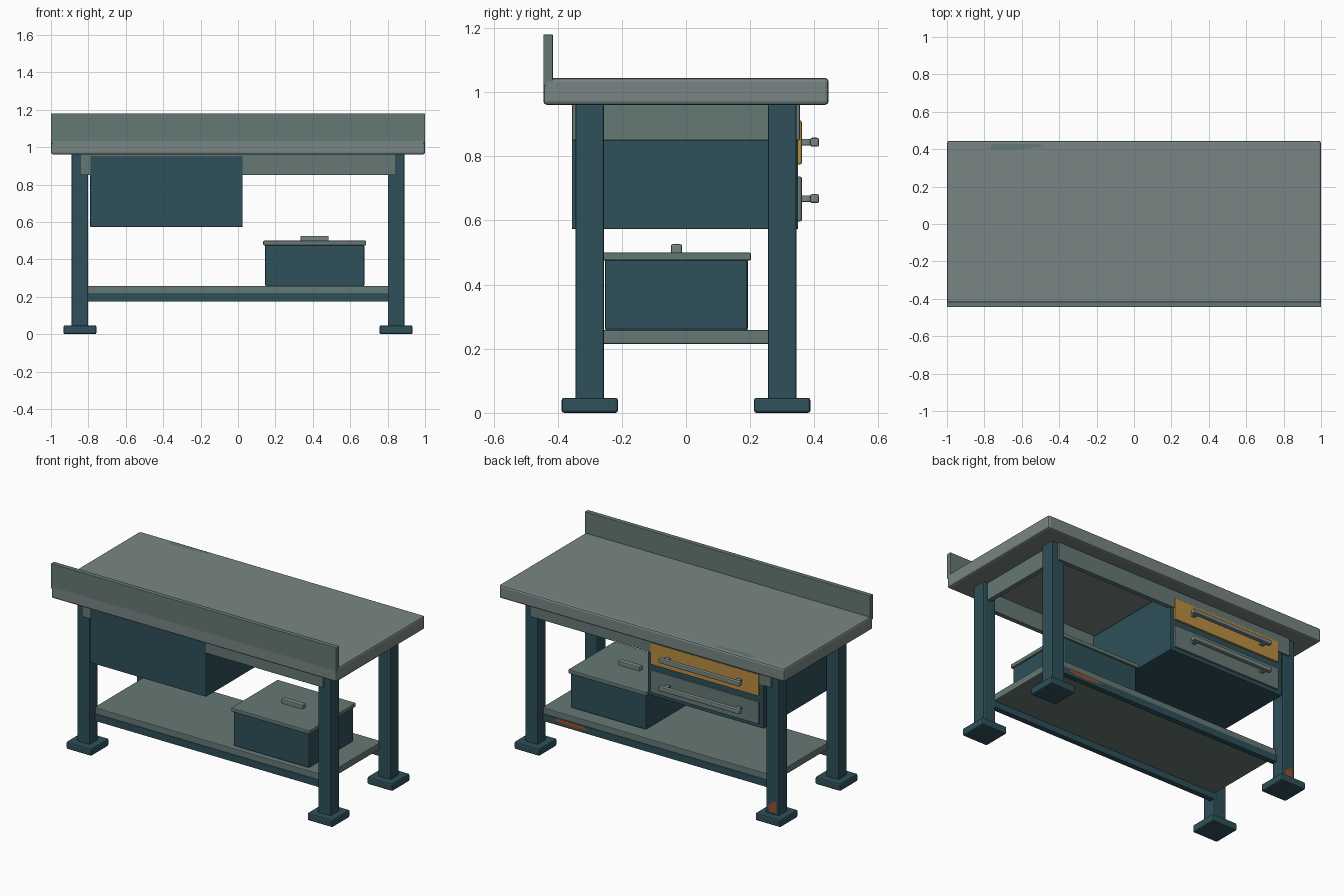
import bpy, bmesh


def material(name, rgb):
    m = bpy.data.materials.new(name)
    m.diffuse_color = (*rgb, 1)
    return m


GREY = material("worn_grey", (0.19, 0.24, 0.23))
GREEN = material("grey_green", (0.13, 0.19, 0.175))
TEAL = material("dark_teal", (0.028, 0.08, 0.10))
OCHRE = material("ochre", (0.50, 0.27, 0.055))
RUST = material("rust", (0.30, 0.08, 0.025))


def finish(name, bm, mat, bevel=0.0):
    me = bpy.data.meshes.new(name)
    bmesh.ops.recalc_face_normals(bm, faces=bm.faces)
    bm.to_mesh(me)
    bm.free()
    me.materials.append(mat)
    ob = bpy.data.objects.new(name, me)
    bpy.context.collection.objects.link(ob)
    if bevel:
        mod = ob.modifiers.new("bevel", 'BEVEL')
        mod.width = bevel
        mod.segments = 2
    return ob


def box(name, x, y, z, mat, bevel=0.005):
    """Box from (min, max) extents on each axis."""
    bm = bmesh.new()
    bmesh.ops.create_cube(bm, size=1)
    for v in bm.verts:
        for i, (a, b) in enumerate((x, y, z)):
            v.co[i] = a if v.co[i] < 0 else b
    return finish(name, bm, mat, bevel)


def patch(name, points, mat):
    """Flat irregular wear mark."""
    bm = bmesh.new()
    bm.faces.new([bm.verts.new(p) for p in points])
    return finish(name, bm, mat)


# Worktop and upstand
box("worktop", (-1, 1), (-0.445, 0.445), (0.96, 1.045), GREY, 0.012)
box("upstand", (-1, 1), (-0.445, -0.415), (1.02, 1.18), GREEN, 0.003)

# Legs and feet
for sx in (-1, 1):
    for sy in (-1, 1):
        cx, cy = sx * 0.845, sy * 0.30
        box("leg", (cx - 0.044, cx + 0.044), (cy - 0.044, cy + 0.044), (0.04, 0.965), TEAL, 0.006)
        box("foot", (cx - 0.088, cx + 0.088), (cy - 0.088, cy + 0.088), (0, 0.047), TEAL, 0.008)

# Aprons and shelf rails
for s in (-1, 1):
    y = sorted((s * 0.325, s * 0.355))
    box("long_apron", (-0.845, 0.845), y, (0.85, 0.965), GREEN, 0.003)
    x = sorted((s * 0.83, s * 0.86))
    box("side_apron", x, (-0.30, 0.30), (0.85, 0.965), GREEN, 0.003)
    y = sorted((s * 0.255, s * 0.29))
    box("shelf_rail", (-0.82, 0.82), y, (0.175, 0.22), TEAL, 0.003)

# Lower shelf
box("lower_shelf", (-0.81, 0.81), (-0.285, 0.285), (0.215, 0.258), GREEN, 0.004)

# Drawer cabinet
box("drawer_cabinet", (-0.79, 0.025), (-0.356, 0.35), (0.573, 0.955), TEAL, 0.004)

# Drawer fronts with bar handles
for zlo, zhi, zh, mat in ((0.775, 0.912, 0.844, OCHRE), (0.597, 0.737, 0.668, GREEN)):
    box("drawer_front", (-0.76, 0.0), (0.34, 0.361), (zlo, zhi), mat, 0.005)
    box("drawer_handle", (-0.665, -0.095), (0.387, 0.415), (zh - 0.014, zh + 0.014), GREY, 0.006)
    for px in (-0.63, -0.13):
        box("handle_post", (px - 0.014, px + 0.014), (0.355, 0.395), (zh - 0.01, zh + 0.01), GREY, 0.002)

# Storage bin with lid and grip
box("bin_body", (0.145, 0.675), (-0.253, 0.193), (0.256, 0.48), TEAL, 0.008)
box("bin_lid", (0.135, 0.685), (-0.263, 0.203), (0.475, 0.50), GREEN, 0.005)
box("lid_grip", (0.335, 0.485), (-0.047, -0.012), (0.495, 0.526), GREY, 0.005)

# Wear and rust marks
patch("worktop_wear", [(-0.77, 0.397, 1.0465), (-0.64, 0.397, 1.0465), (-0.48, 0.413, 1.0465),
                       (-0.51, 0.428, 1.0465), (-0.76, 0.43, 1.0465)], GREEN)
patch("leg_rust", [(-0.875, 0.3455, 0.06), (-0.825, 0.3455, 0.06), (-0.82, 0.3455, 0.10),
                   (-0.845, 0.3455, 0.12), (-0.87, 0.3455, 0.135)], RUST)
patch("shelf_rust", [(0.47, 0.2915, 0.20), (0.60, 0.2915, 0.19), (0.72, 0.2915, 0.20),
                     (0.70, 0.2915, 0.218), (0.52, 0.2915, 0.215)], RUST)
